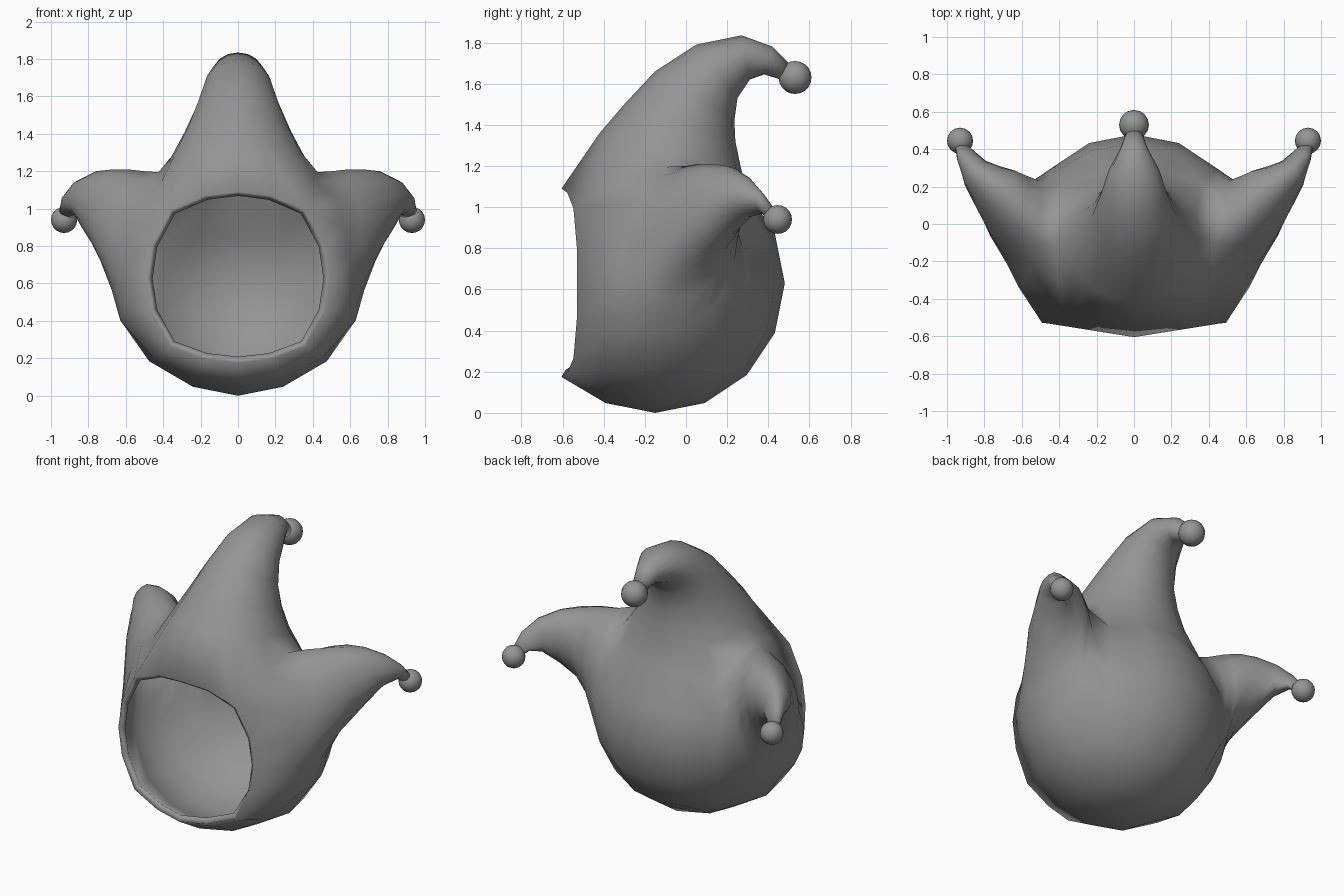
import bpy, bmesh, math
from mathutils import Vector

if "Cube" in bpy.data.objects:
    bpy.data.objects.remove(bpy.data.objects["Cube"])

R = 0.63
CENTRE = Vector((0, -0.15, R))

grey = bpy.data.materials.new("grey cloth")
grey.diffuse_color = (0.3, 0.3, 0.3, 1)
grey.use_nodes = True
grey.node_tree.nodes["Principled BSDF"].inputs["Base Color"].default_value = grey.diffuse_color


def ball(x, y, z):
    """Point of the rounded-cube hood for a point on the unit cube."""
    p = Vector((x, y, z)).normalized() * R + CENTRE
    side, top, low, front = abs(x) > 0.999, z > 0.999, z < -0.999, y < -0.999
    if side and top:                       # raised valley between the points
        k = 1 - y * y
        p += Vector((math.copysign(0.02 * k, -x), 0.05 * k, 0.12 * k * k))
    if side and low:                       # slightly fuller lower cheeks
        p.x += math.copysign(0.03 * (1 - y * y), x)
    if side and front:                     # face opening is set back at the sides
        p.x += math.copysign(0.045 * (1 - z * z), x)
    if front:
        p.y = -0.605 + 0.075 * min(1, abs(p.x) / 0.47)
    if front and (top or low):
        p.z += (0.015 if top else -0.01) * (1 - x * x)
    return p


def ring(u, d, f, b):
    """Sixteen points through four extremes: f, u, b, d."""
    u, d, f, b = map(Vector, (u, d, f, b))
    c = (u + d + f + b) / 4
    pts = []
    for k in range(16):
        co, si = math.cos(k * math.pi / 8), math.sin(k * math.pi / 8)
        pts.append(c + abs(co) * ((b if co > 0 else f) - c) + abs(si) * ((u if si > 0 else d) - c))
    return pts


def base(place):
    """Sixteen points around one side of the rounded cube."""
    pts = []
    for k in range(16):
        co, si = math.cos(k * math.pi / 8), math.sin(k * math.pi / 8)
        m = max(abs(co), abs(si))
        pts.append(ball(*place(co / m, si / m)))
    return pts


def loft(bm, rings):
    rows = [[bm.verts.new(p) for p in r] for r in rings]
    for a, b in zip(rows, rows[1:]):
        for k in range(16):
            n = (k + 1) % 16
            bm.faces.new((a[k], a[n], b[n], b[k]))
    tip = bm.verts.new(sum((v.co for v in rows[-1]), Vector()) / 16)
    for k in range(16):
        bm.faces.new((rows[-1][k], rows[-1][(k + 1) % 16], tip))


def patch(bm, place):
    """Curved 4 x 4 side of the rounded cube."""
    t = [math.tan(i * math.pi / 8) for i in (-2, -1, 0, 1, 2)]
    g = [[bm.verts.new(ball(*place(u, v))) for v in t] for u in t]
    for i in range(4):
        for j in range(4):
            bm.faces.new((g[i][j], g[i + 1][j], g[i + 1][j + 1], g[i][j + 1]))


bm = bmesh.new()
patch(bm, lambda u, v: (u, 1, v))     # back
patch(bm, lambda u, v: (u, v, -1))    # underside

# Top point: front (y, z), back (y, z), half width
top = [(-0.42, 1.36, 0.265, 1.20, 0.355), (-0.30, 1.50, 0.24, 1.32, 0.285),
       (-0.15, 1.66, 0.235, 1.42, 0.225), (0.05, 1.79, 0.25, 1.53, 0.18),
       (0.27, 1.835, 0.31, 1.62, 0.135), (0.42, 1.78, 0.38, 1.645, 0.075),
       (0.50, 1.70, 0.46, 1.62, 0.045)]
rings = [base(lambda a, b: (b, a, 1))]
for fy, fz, by, bz, w in top:
    my, mz = (fy + by) / 2, (fz + bz) / 2
    rings.append(ring((w, my, mz), (-w, my, mz), (0, fy, fz), (0, by, bz)))
loft(bm, rings)

# Side points: upper, lower, front, back extremes
side = [((.50, .00, 1.20), (.62, -.12, .39), (.60, -.33, .72), (.535, .235, .74)),
        ((.59, .06, 1.21), (.66, -.06, .55), (.67, -.20, .84), (.575, .255, .87)),
        ((.67, .13, 1.21), (.71, .04, .71), (.77, -.05, .95), (.635, .285, .97)),
        ((.76, .20, 1.20), (.775, .18, .85), (.85, .10, 1.00), (.72, .31, 1.02)),
        ((.86, .29, 1.15), (.83, .30, .95), (.905, .21, 1.03), (.80, .34, 1.04)),
        ((.92, .37, 1.07), (.875, .37, .97), (.94, .34, 1.02), (.86, .39, 1.01)),
        ((.94, .42, 1.00), (.90, .41, .94), (.95, .40, .96), (.89, .42, .98))]
for s in (1, -1):
    rings = [base(lambda a, b: (s, a, b))]
    for r in side:
        rings.append(ring(*[(x * s, y, z) for x, y, z in r]))
    loft(bm, rings)

bmesh.ops.remove_doubles(bm, verts=bm.verts, dist=0.001)
bmesh.ops.recalc_face_normals(bm, faces=bm.faces)
# Keep the outside facing out
back = max(bm.faces, key=lambda f: f.calc_center_median().y if abs(f.calc_center_median().z - R) < 0.2 else -9)
if back.normal.y < 0:
    bmesh.ops.reverse_faces(bm, faces=bm.faces)
for f in bm.faces:
    f.smooth = True

mesh = bpy.data.meshes.new("hood")
bm.to_mesh(mesh)
bm.free()
hood = bpy.data.objects.new("hood", mesh)
bpy.context.collection.objects.link(hood)
mesh.materials.append(grey)

# Cloth thickness
thick = hood.modifiers.new("thickness", 'SOLIDIFY')
thick.thickness = 0.04
thick.offset = -1

# Bells
for name, pos, r in (("top_bell", (0, 0.53, 1.63), 0.08),
                     ("right_bell", (0.93, 0.445, 0.94), 0.07),
                     ("left_bell", (-0.93, 0.445, 0.94), 0.07)):
    bpy.ops.mesh.primitive_uv_sphere_add(segments=16, ring_count=10, radius=r, location=pos)
    bell = bpy.context.object
    bell.name = name
    bell.data.materials.append(grey)
    bpy.ops.object.shade_smooth()
